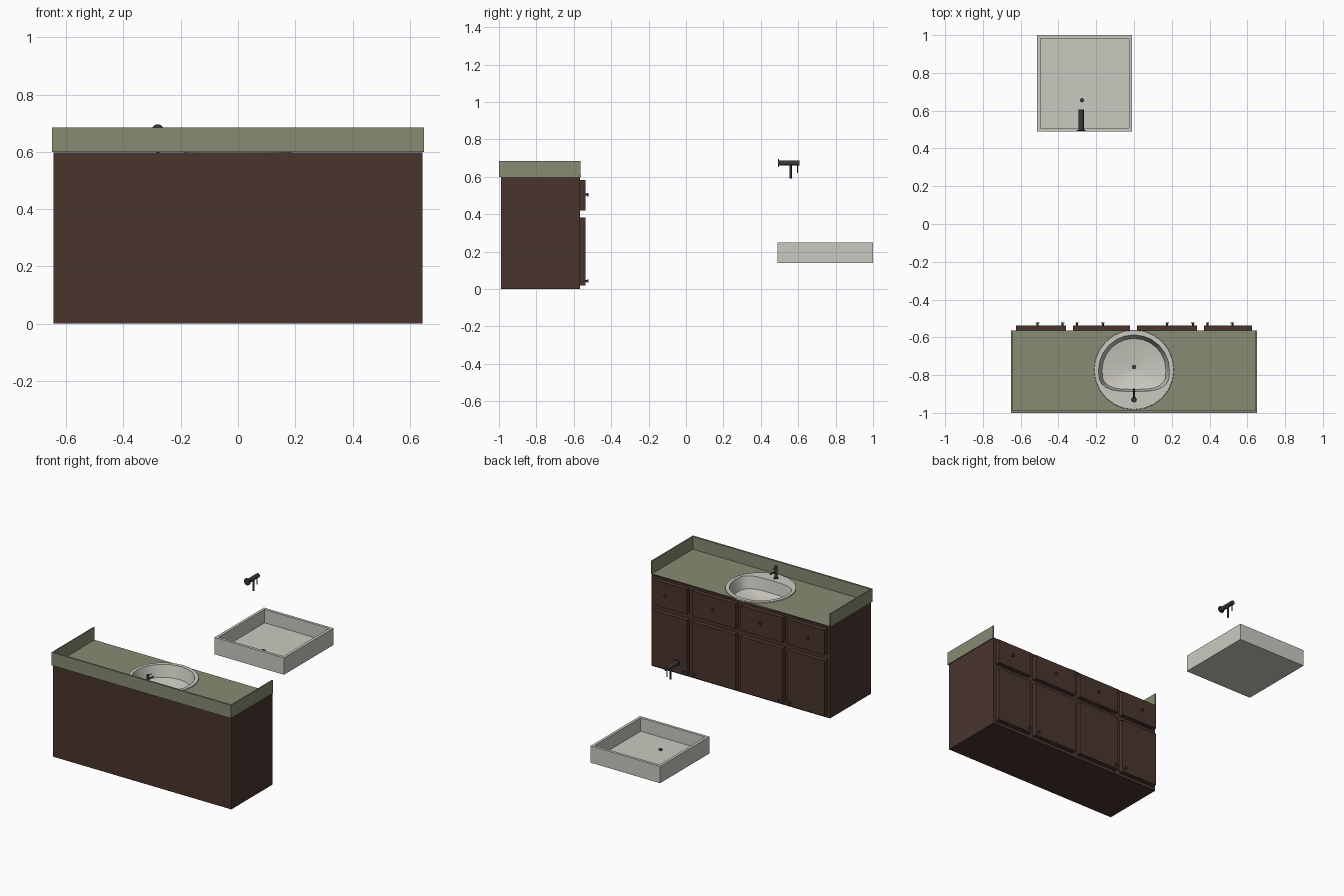
import bpy, bmesh, math
from mathutils import Vector, Matrix

if "Cube" in bpy.data.objects:
    bpy.data.objects.remove(bpy.data.objects["Cube"])


def material(name, rgb):
    m = bpy.data.materials.new(name)
    m.diffuse_color = (*rgb, 1)
    m.use_nodes = True
    m.node_tree.nodes["Principled BSDF"].inputs["Base Color"].default_value = m.diffuse_color
    return m


WOOD = material("dark brown wood", (0.068, 0.035, 0.027))
GREEN = material("olive stone", (0.245, 0.26, 0.17))
WHITE = material("warm white ceramic", (0.60, 0.59, 0.53))
METAL = material("dark metal", (0.04, 0.04, 0.042))


def finish(name, bm, mat, smooth=False):
    me = bpy.data.meshes.new(name)
    bm.to_mesh(me)
    bm.free()
    me.materials.append(mat)
    ob = bpy.data.objects.new(name, me)
    bpy.context.collection.objects.link(ob)
    if smooth:
        bpy.ops.object.select_all(action='DESELECT')
        ob.select_set(True)
        bpy.context.view_layer.objects.active = ob
        bpy.ops.object.shade_smooth_by_angle(angle=math.radians(40))
    return ob


def add_box(bm, lo, hi):
    lo, hi = Vector(lo), Vector(hi)
    mat = Matrix.Translation((lo + hi) / 2) @ Matrix.Diagonal((*(hi - lo), 1))
    return bmesh.ops.create_cube(bm, size=1, matrix=mat)["verts"]


def add_rod(bm, a, b, r, seg=16):
    a, b = Vector(a), Vector(b)
    rot = (b - a).to_track_quat('Z', 'Y').to_matrix().to_4x4()
    bmesh.ops.create_cone(bm, cap_ends=True, segments=seg, radius1=r, radius2=r,
                          depth=(b - a).length,
                          matrix=Matrix.Translation((a + b) / 2) @ rot)


def box(name, lo, hi, mat):
    bm = bmesh.new()
    add_box(bm, lo, hi)
    return finish(name, bm, mat)


# Cabinet body, open at the top for the basin
bm = bmesh.new()
add_box(bm, (-0.645, -0.99, 0), (0.645, -0.567, 0.598))
top = [f for f in bm.faces if f.normal.z > 0.9]
bmesh.ops.delete(bm, geom=top, context='FACES_ONLY')
finish("cabinet_body", bm, WOOD)

# Drawers, doors and their knobs: (x left, x right, drawer knob x, door knob x)
bays = [(-0.626, -0.36, -0.51, -0.378), (-0.323, -0.02, -0.165, -0.302),
        (0.017, 0.333, 0.175, 0.312), (0.37, 0.626, 0.521, 0.389)]
for i, (x0, x1, kx_drawer, kx_door) in enumerate(bays, 1):
    for part, z0, z1, kx, kz in (("drawer", 0.42, 0.583, kx_drawer, 0.505),
                                 ("door", 0.02, 0.382, kx_door, 0.043)):
        box(f"{part}_{i}", (x0, -0.567, z0), (x1, -0.537, z1), WOOD)
        bm = bmesh.new()
        add_rod(bm, (kx, -0.538, kz), (kx, -0.528, kz), 0.005, 12)
        add_rod(bm, (kx, -0.528, kz), (kx, -0.521, kz), 0.009, 12)
        finish(f"{part}_knob_{i}", bm, METAL, True)

# Countertop sheet with a round hole
CY, N = -0.772, 24
bm = bmesh.new()
circle = [(0.2 * math.cos(2 * math.pi * k / N), CY + 0.2 * math.sin(2 * math.pi * k / N))
          for k in range(N)]
rect = [(-0.65, -1), (0.65, -1), (0.65, -0.565), (-0.65, -0.565)]
edges = []
for loop in (circle, rect):
    vs = [bm.verts.new((x, y, 0.602)) for x, y in loop]
    edges += [bm.edges.new((vs[k], vs[(k + 1) % len(vs)])) for k in range(len(vs))]
bmesh.ops.triangle_fill(bm, use_beauty=True, edges=edges, normal=(0, 0, 1))
finish("countertop", bm, GREEN)

# Splash boards at the back and both ends
box("back_splash", (-0.65, -1, 0.6), (0.65, -0.988, 0.685), GREEN)
for name, x in (("left_splash", -0.65), ("right_splash", 0.642)):
    box(name, (x, -0.988, 0.6), (x + 0.008, -0.565, 0.685), GREEN)


# Basin: round rim, D-shaped opening, steep wall, shallow cone to the drain
def d_point(t, s):
    c, n = math.cos(t), math.sin(t)
    if n >= 0:
        return 0.188 * s * c, -0.775 + 0.188 * s * n
    p = 0.65
    return (0.188 * s * math.copysign(abs(c) ** p, c), -0.775 - 0.112 * s * abs(n) ** p)


bm = bmesh.new()
rings = []
for kind, s, z in (("round", 0.212, 0.601), ("round", 0.21, 0.607), ("d", 1, 0.607),
                   ("d", 0.9, 0.53), ("d", 0.06, 0.50)):
    ring = []
    for k in range(N):
        t = 2 * math.pi * k / N
        x, y = d_point(t, s) if kind == "d" else (s * math.cos(t), CY + s * math.sin(t))
        ring.append(bm.verts.new((x, y, z)))
    rings.append(ring)
for a, b in zip(rings, rings[1:]):
    for k in range(N):
        j = (k + 1) % N
        bm.faces.new((a[k], a[j], b[j], b[k]))
bm.faces.new(rings[-1])
finish("basin", bm, WHITE, True)
bm = bmesh.new()
add_rod(bm, (0, -0.757, 0.498), (0, -0.757, 0.506), 0.012)
finish("basin_drain", bm, METAL, True)

# Shower tray with sunken floor
bm = bmesh.new()
add_box(bm, (-0.513, 0.49, 0.14), (-0.01, 1.0, 0.25))
bm.normal_update()
top = [f for f in bm.faces if f.normal.z > 0.9]
bmesh.ops.inset_region(bm, faces=top, thickness=0.025)
floor = bmesh.ops.extrude_face_region(bm, geom=top)["geom"]
bmesh.ops.delete(bm, geom=top, context='FACES_ONLY')
bmesh.ops.translate(bm, verts=[v for v in floor if isinstance(v, bmesh.types.BMVert)],
                    vec=(0, 0, -0.088))
bmesh.ops.recalc_face_normals(bm, faces=bm.faces)
finish("shower_tray", bm, WHITE)
bm = bmesh.new()
add_rod(bm, (-0.275, 0.655, 0.16), (-0.275, 0.655, 0.168), 0.012)
finish("tray_drain", bm, METAL, True)


# Taps: same design, one upright on the basin and one lying out from the wall
def tap(name, matrix):
    bm = bmesh.new()
    add_rod(bm, (0, 0, 0), (0, 0, 0.006), 0.022, 20)
    add_rod(bm, (0, 0, 0.006), (0, 0, 0.115), 0.014, 20)
    add_rod(bm, (0, 0, 0.068), (0, 0.084, 0.068), 0.006, 12)
    add_rod(bm, (0, 0, 0.104), (0, 0.054, 0.104), 0.003, 8)
    bm.transform(matrix)
    finish(name, bm, METAL, True)


tap("basin_tap", Matrix.Translation((0, -0.93, 0.606)) @ Matrix.Scale(0.69, 4))
tap("wall_tap", Matrix.Translation((-0.28, 0.492, 0.674)) @ Matrix.Rotation(-math.pi / 2, 4, 'X'))
